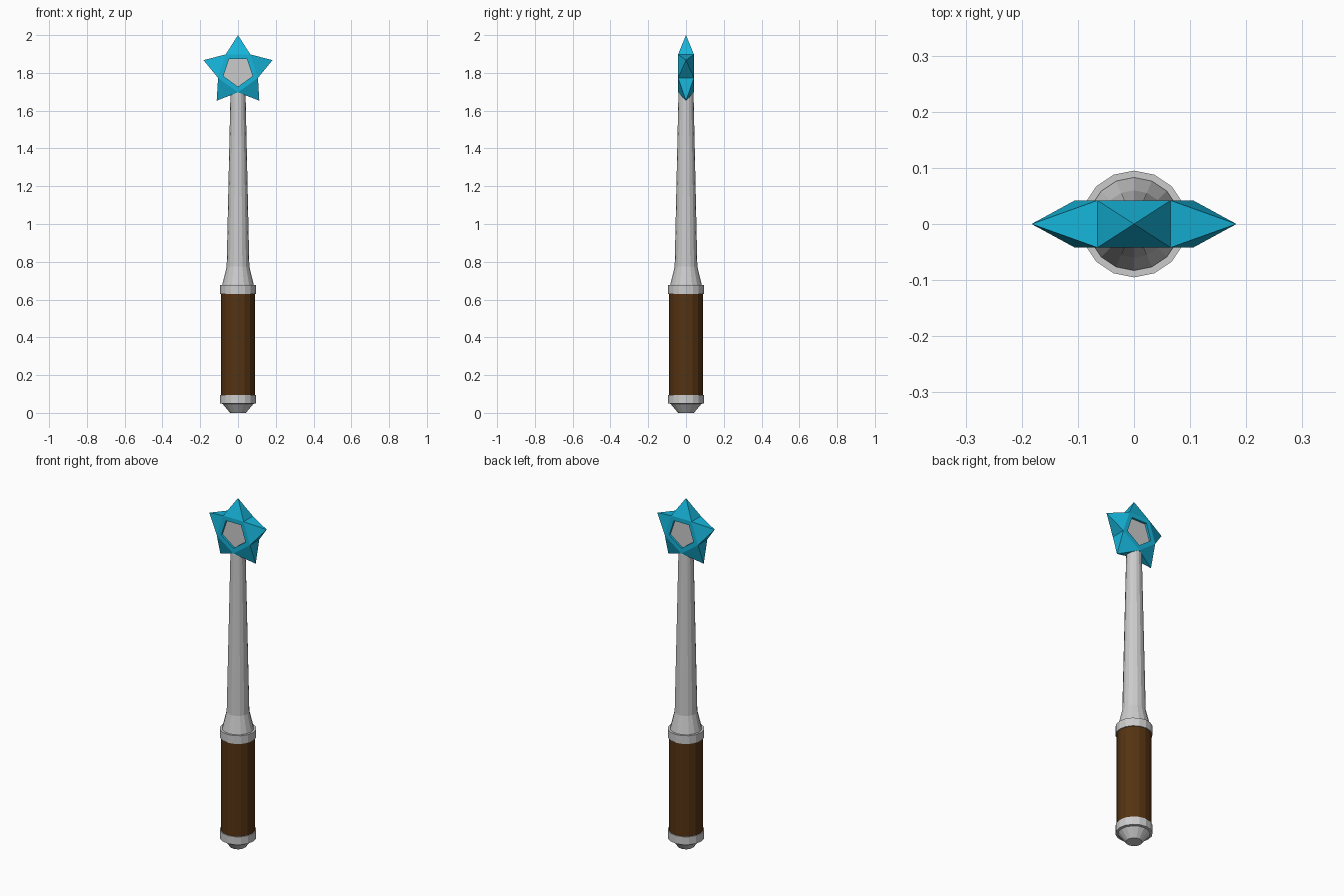
import bpy, bmesh
from math import sin, cos, pi

if "Cube" in bpy.data.objects:
    bpy.data.objects.remove(bpy.data.objects["Cube"])


def material(name, rgb):
    m = bpy.data.materials.new(name)
    m.diffuse_color = (*rgb, 1)
    m.use_nodes = True
    m.node_tree.nodes["Principled BSDF"].inputs["Base Color"].default_value = m.diffuse_color
    return m


def finish(name, bm, mat=None):
    bmesh.ops.recalc_face_normals(bm, faces=bm.faces)
    me = bpy.data.meshes.new(name)
    bm.to_mesh(me)
    bm.free()
    ob = bpy.data.objects.new(name, me)
    bpy.context.collection.objects.link(ob)
    if mat:
        me.materials.append(mat)
    return ob


def lathe(name, profile, mat=None, sides=16):
    """Closed faceted solid from (radius, z) rings."""
    bm = bmesh.new()
    rings = [[bm.verts.new((r * cos(2 * pi * i / sides), r * sin(2 * pi * i / sides), z))
              for i in range(sides)] for r, z in profile]
    for a, b in zip(rings, rings[1:]):
        for i in range(sides):
            j = (i + 1) % sides
            bm.faces.new((a[i], a[j], b[j], b[i]))
    bm.faces.new(rings[0])
    bm.faces.new(rings[-1])
    return finish(name, bm, mat)


teal = material("teal", (0.008, 0.46, 0.70))
brown = material("brown", (0.09, 0.033, 0.006))

# Handle and metal parts
lathe("pommel", [(0.042, 0), (0.082, 0.048), (0.095, 0.05), (0.095, 0.096), (0.085, 0.096)])
lathe("grip", [(0.09, 0.09), (0.09, 0.635)], brown)
lathe("collar", [(0.085, 0.63), (0.095, 0.63), (0.095, 0.677), (0.08, 0.677)])
lathe("shaft", [(0.083, 0.67), (0.083, 0.68), (0.06, 0.775), (0.04, 1.69), (0.035, 1.72)])

# Star head: pentagonal core, a pyramid on each side, recessed faces
CZ, R_TIP, R_CORE, R_WELL = 1.808, 0.192, 0.111, 0.081
DEPTH, WELL = 0.042, 0.03


def ring(bm, r, y, offset=pi / 5):
    return [bm.verts.new((r * sin(offset + 2 * pi * i / 5), y, CZ + r * cos(offset + 2 * pi * i / 5)))
            for i in range(5)]


bm = bmesh.new()
tips = ring(bm, R_TIP, 0, 0)
cores = []
for s in (-1, 1):
    core = ring(bm, R_CORE, s * DEPTH)
    lip = ring(bm, R_WELL, s * DEPTH)
    well = ring(bm, R_WELL, s * WELL)
    cores.append(core)
    for i in range(5):
        bm.faces.new((core[i - 1], core[i], lip[i], lip[i - 1]))
        bm.faces.new((lip[i - 1], lip[i], well[i], well[i - 1]))
        bm.faces.new((core[i - 1], core[i], tips[i]))
front, back = cores
for i in range(5):
    bm.faces.new((front[i], back[i], tips[i]))
    bm.faces.new((front[i], back[i], tips[(i + 1) % 5]))
finish("star", bm, teal)

# Grey pentagon plates in the recesses
for name, s in (("front_plate", -1), ("back_plate", 1)):
    bm = bmesh.new()
    face = bm.faces.new(ring(bm, R_WELL, s * WELL))
    ob = finish(name, bm)
    if ob.data.polygons[0].normal.y * s < 0:
        ob.data.flip_normals()
